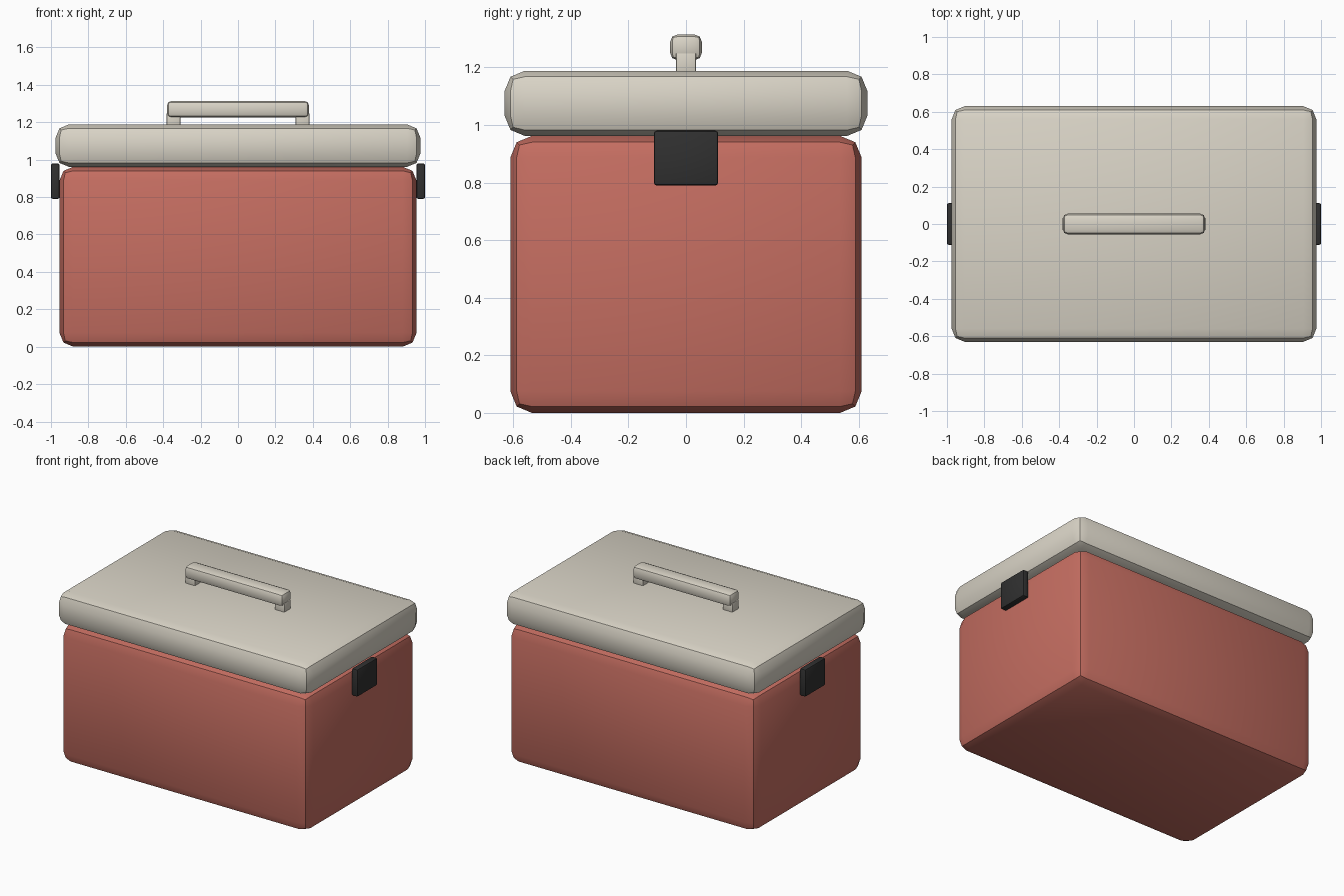
import bpy
import math

cube = bpy.data.objects.get("Cube")
if cube:
    bpy.data.objects.remove(cube, do_unlink=True)


def make_material(name, rgb):
    mat = bpy.data.materials.new(name)
    mat.use_nodes = True
    mat.diffuse_color = (*rgb, 1)
    bsdf = mat.node_tree.nodes["Principled BSDF"]
    bsdf.inputs["Base Color"].default_value = (*rgb, 1)
    bsdf.inputs["Roughness"].default_value = 0.6
    return mat


red = make_material("brick_red", (0.56, 0.155, 0.12))
cream = make_material("warm_cream", (0.70, 0.66, 0.57))
black = make_material("soft_black", (0.03, 0.03, 0.03))


def rounded_box(name, low, high, bevel, mat):
    """Box between two corners, with two-step bevelled edges."""
    centre = [(a + b) / 2 for a, b in zip(low, high)]
    bpy.ops.mesh.primitive_cube_add(size=1, location=centre)
    obj = bpy.context.object
    obj.name = name
    obj.scale = [b - a for a, b in zip(low, high)]
    bpy.ops.object.transform_apply(location=False, rotation=False, scale=True)
    mod = obj.modifiers.new("rounded_edges", "BEVEL")
    mod.width = bevel
    mod.segments = 2
    bpy.ops.object.modifier_apply(modifier=mod.name)
    obj.data.materials.append(mat)
    bpy.ops.object.shade_smooth_by_angle(angle=math.radians(30))
    return obj


# Main box and its overhanging lid
rounded_box("box_body", (-0.955, -0.61, 0), (0.955, 0.61, 0.962), 0.075, red)
rounded_box("lid", (-0.975, -0.63, 0.962), (0.975, 0.63, 1.188), 0.07, cream)

# Carry handle bar on the lid
rounded_box("handle_bar", (-0.38, -0.055, 1.225), (0.38, 0.055, 1.314), 0.025, cream)

# Handle posts and side latches, one at each end
for side, sign in (("left", 1), ("right", -1)):
    x = sorted((sign * 0.308, sign * 0.382))
    rounded_box(side + "_handle_post", (x[0], -0.035, 1.17), (x[1], 0.035, 1.25), 0.005, cream)
    x = sorted((sign * 0.954, sign))
    rounded_box(side + "_latch", (x[0], -0.112, 0.79), (x[1], 0.112, 0.98), 0.01, black)
